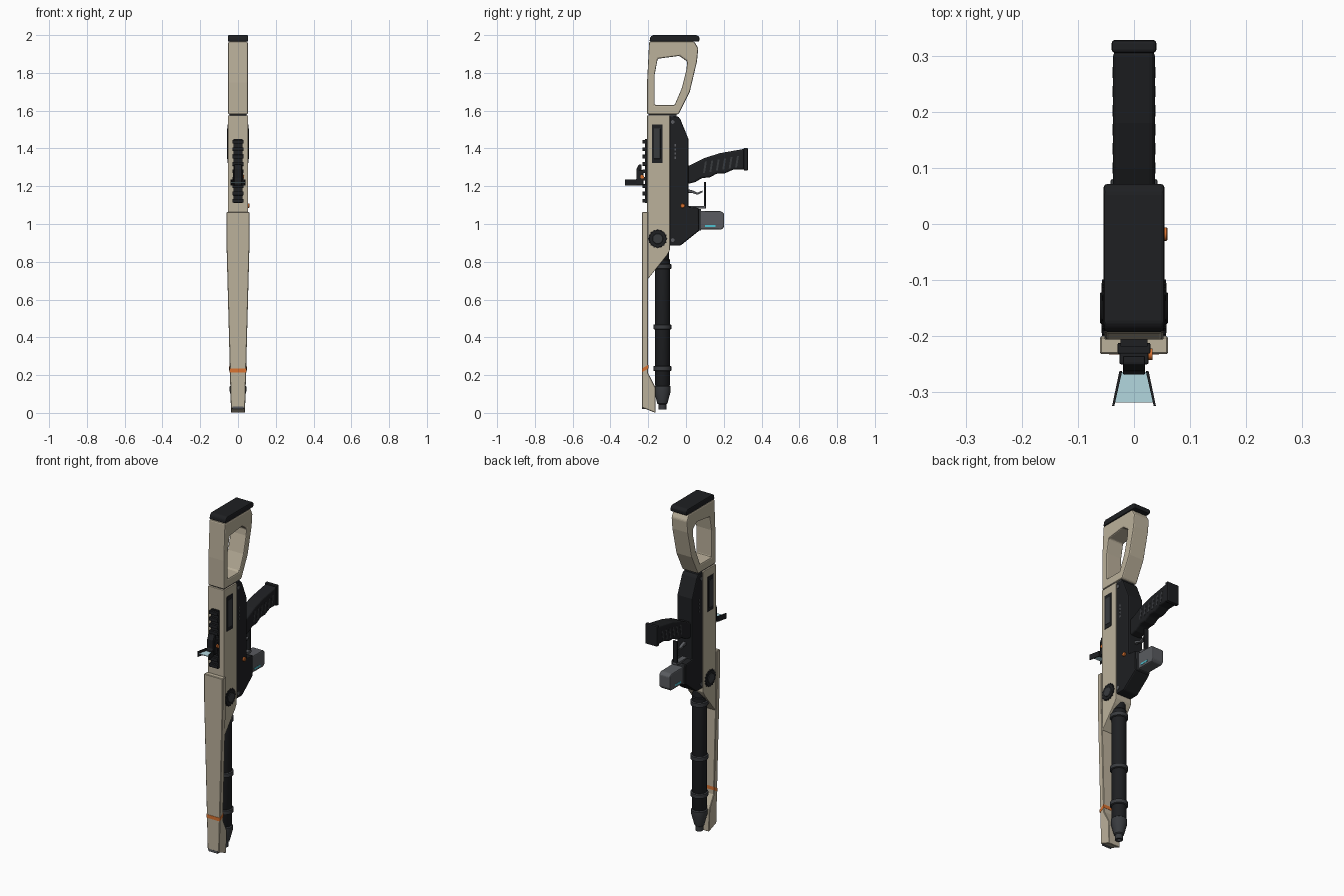
import bpy, bmesh, math
from mathutils import Matrix

if "Cube" in bpy.data.objects:
    bpy.data.objects.remove(bpy.data.objects["Cube"])


def material(name, rgb):
    m = bpy.data.materials.new(name)
    m.diffuse_color = (*rgb, 1)
    m.use_nodes = True
    m.node_tree.nodes["Principled BSDF"].inputs["Base Color"].default_value = m.diffuse_color
    return m


TAN = material("tan", (0.50, 0.44, 0.33))
BLACK = material("black", (0.013, 0.014, 0.016))
DARK = material("dark_grey", (0.04, 0.043, 0.048))
GREY = material("grey", (0.1, 0.105, 0.115))
ORANGE = material("orange", (0.7, 0.17, 0.03))
CYAN = material("cyan", (0.08, 0.55, 0.65))
GLASS = material("glass", (0.45, 0.68, 0.74))


def finish(name, bm, mat, bevel=0.0, segs=2, smooth=False):
    bmesh.ops.recalc_face_normals(bm, faces=bm.faces)
    me = bpy.data.meshes.new(name)
    bm.to_mesh(me)
    bm.free()
    me.materials.append(mat)
    ob = bpy.data.objects.new(name, me)
    bpy.context.collection.objects.link(ob)
    if bevel:
        b = ob.modifiers.new("bevel", 'BEVEL')
        b.width, b.segments, b.limit_method = bevel, segs, 'ANGLE'
        b.angle_limit = math.radians(28)
    if smooth:
        bpy.ops.object.select_all(action='DESELECT')
        ob.select_set(True)
        bpy.context.view_layer.objects.active = ob
        bpy.ops.object.shade_smooth_by_angle(angle=math.radians(35))
    return ob


def plate(name, pts, half, mat, bevel=0.0, segs=2, hole=None):
    """Side profile in (y, z), extruded to +-half; half may depend on z."""
    w = half if callable(half) else (lambda z: half)
    bm = bmesh.new()
    rings = [[[bm.verts.new((s * w(z), y, z)) for y, z in p] for s in (-1, 1)]
             for p in ([pts, hole] if hole else [pts])]
    for a, b in rings:
        for i in range(len(a)):
            j = (i + 1) % len(a)
            bm.faces.new((a[i], a[j], b[j], b[i]))
    for s in (0, 1):
        if hole:
            o, h = rings[0][s], rings[1][s]
            for i in range(len(o)):
                j = (i + 1) % len(o)
                bm.faces.new((o[i], o[j], h[j], h[i]))
        else:
            bm.faces.new(rings[0][s])
    return finish(name, bm, mat, bevel, segs)


def box(name, x, y, z, mat, bevel=0.0):
    bm = bmesh.new()
    bmesh.ops.create_cube(bm, size=1)
    for v in bm.verts:
        v.co = [(a + b) / 2 + c * (b - a) for c, (a, b) in zip(v.co, (x, y, z))]
    return finish(name, bm, mat, bevel)


def lathe(name, prof, mat, y=0.0, sides=32):
    """(radius, z) profile turned about a vertical axis at y."""
    bm = bmesh.new()
    rings = [[bm.verts.new((r * math.cos(2 * math.pi * k / sides),
                            y + r * math.sin(2 * math.pi * k / sides), z))
              for k in range(sides)] for r, z in prof]
    for a, b in zip(rings, rings[1:]):
        for i in range(sides):
            j = (i + 1) % sides
            bm.faces.new((a[i], a[j], b[j], b[i]))
    bm.faces.new(rings[0])
    bm.faces.new(rings[-1])
    return finish(name, bm, mat, smooth=True)


def disc(name, x0, x1, y, z, r, mat, sides=24, bevel=0.0):
    bm = bmesh.new()
    rot = Matrix.Translation(((x0 + x1) / 2, y, z)) @ Matrix.Rotation(math.pi / 2, 4, 'Y')
    bmesh.ops.create_cone(bm, cap_ends=True, segments=sides, radius1=r, radius2=r,
                          depth=abs(x1 - x0), matrix=rot)
    return finish(name, bm, mat, bevel, 1, True)


# Skeleton stock and butt pad
plate("stock", [(-0.195, 1.965), (0.045, 1.965), (0.065, 1.93), (0.058, 1.86), (0.02, 1.70),
                (-0.04, 1.58), (-0.206, 1.58), (-0.206, 1.75)], 0.052, TAN, 0.007,
      hole=[(-0.15, 1.875), (-0.035, 1.89), (0.006, 1.86), (0.003, 1.82), (-0.022, 1.72),
            (-0.06, 1.63), (-0.166, 1.63), (-0.166, 1.79)])
plate("butt_pad", [(-0.193, 1.965), (0.07, 1.965), (0.072, 1.988), (0.058, 2.0),
                   (-0.178, 2.0), (-0.19, 1.988)], 0.054, BLACK, 0.006)
box("stock_joint", (-0.044, 0.044), (-0.195, -0.05), (1.56, 1.59), DARK)

# Upper receiver, running diagonally into the forend
plate("upper_receiver", [(-0.206, 1.575), (-0.086, 1.575), (-0.086, 0.86), (-0.10, 0.835),
                         (-0.2, 0.71), (-0.206, 0.71)], 0.053, TAN, 0.005)


def taper(z):
    return 0.037 + 0.024 * min(1, z / 0.9)


plate("forend", [(-0.232, 1.063), (-0.2, 1.063), (-0.2, 0.9), (-0.2, 0.21), (-0.162, 0.135),
                 (-0.162, 0.0), (-0.232, 0.028), (-0.232, 0.9)], taper, TAN, 0.003, 1)
plate("forend_stripe", [(-0.233, 0.215), (-0.199, 0.235), (-0.199, 0.255), (-0.233, 0.235)],
      lambda z: taper(z) + 0.001, ORANGE)
box("forend_tip_insert", (-0.03, 0.03), (-0.2325, -0.2), (0.02, 0.034), GREY)

# Lower receiver
plate("lower_receiver", [(-0.09, 1.57), (-0.042, 1.57), (-0.03, 1.555), (0.013, 1.45),
                         (0.013, 1.09), (0.068, 1.085), (0.07, 0.965), (-0.03, 0.885),
                         (-0.09, 0.885)], 0.05, BLACK, 0.007)

# Pistol grip with finger swells and cap
plate("grip", [(0.0, 1.31), (0.02, 1.31), (0.10, 1.35), (0.18, 1.375), (0.31, 1.398),
               (0.31, 1.288), (0.25, 1.288), (0.205, 1.268), (0.165, 1.268), (0.125, 1.246),
               (0.085, 1.244), (0.05, 1.222), (0.0, 1.21)], 0.037, BLACK, 0.01, 3)
box("grip_cap", (-0.04, 0.04), (0.305, 0.328), (1.283, 1.403), BLACK, 0.006)
for i in range(6):
    y = 0.09 + i * 0.034
    plate(f"grip_rib_{i}", [(y, 1.27 + i * 0.006), (y + 0.01, 1.27 + i * 0.006),
                            (y + 0.02, 1.33 + i * 0.006), (y + 0.01, 1.33 + i * 0.006)],
          0.0385, DARK)

# Trigger and guard
box("guard_bar", (-0.014, 0.014), (0.094, 0.105), (1.085, 1.222), BLACK, 0.002)
box("guard_base", (-0.016, 0.016), (0.01, 0.105), (1.082, 1.096), GREY, 0.002)
plate("trigger", [(0.005, 1.185), (0.035, 1.178), (0.06, 1.166), (0.088, 1.178),
                  (0.088, 1.168), (0.06, 1.155), (0.03, 1.165), (0.005, 1.165)],
      0.009, GREY, 0.002)

# Magazine
plate("magazine", [(0.05, 1.07), (0.185, 1.068), (0.202, 1.055), (0.202, 0.985),
                   (0.188, 0.97), (0.05, 0.972)], 0.036, GREY, 0.006)
box("magazine_collar", (-0.042, 0.042), (0.055, 0.08), (0.965, 1.08), DARK, 0.004)
for s, side in ((1, "right"), (-1, "left")):
    box("magazine_light_" + side, sorted((s * 0.033, s * 0.0375)), (0.1, 0.155),
        (0.985, 0.995), CYAN)

# Barrel, clamp rings and muzzle
BY = -0.125
lathe("barrel", [(0.034, 0.14), (0.04, 0.15), (0.04, 0.81), (0.036, 0.815), (0.036, 0.86)],
      BLACK, BY)
for i, z in enumerate((0.775, 0.455, 0.235)):
    lathe(f"barrel_ring_{i}", [(0.041, z - 0.014), (0.048, z - 0.011), (0.048, z + 0.011),
                               (0.041, z + 0.014)], DARK, BY)
lathe("muzzle", [(0.012, 0.05), (0.012, 0.017), (0.021, 0.017), (0.021, 0.045), (0.027, 0.05),
                 (0.044, 0.115), (0.044, 0.14), (0.038, 0.145)], DARK, BY)

# Side details, both sides
for s, side in ((1, "right"), (-1, "left")):
    box("side_panel_" + side, sorted((s * 0.05, s * 0.056)), (-0.181, -0.125),
        (1.322, 1.528), BLACK, 0.002)
    box("panel_inset_" + side, sorted((s * 0.05, s * 0.058)), (-0.17, -0.136),
        (1.345, 1.505), DARK, 0.002)
    disc("dial_" + side, s * 0.045, s * 0.058, -0.15, 0.922, 0.046, BLACK, 32, 0.002)
    disc("dial_cap_" + side, s * 0.05, s * 0.061, -0.15, 0.922, 0.028, DARK, 24, 0.002)
    for k in range(16):
        a = k * math.pi / 8
        disc(f"dial_knurl_{side}_{k}", s * 0.05, s * 0.057, -0.15 + 0.046 * math.cos(a),
             0.922 + 0.046 * math.sin(a), 0.005, BLACK, 8)
    for k, z in enumerate((1.54, 0.915)):
        disc(f"bolt_{side}_{k}", s * 0.045, s * 0.053, -0.071, z, 0.01, GREY, 12)
    for k in range(4):
        box(f"vent_{side}_{k}", sorted((s * 0.045, s * 0.0508)), (-0.06, -0.052),
            (1.345 + k * 0.022, 1.357 + k * 0.022), GREY)
disc("safety_button", 0.045, 0.06, -0.018, 1.097, 0.012, ORANGE, 16, 0.002)

# Accessory rail
box("rail", (-0.024, 0.024), (-0.218, -0.2), (1.11, 1.45), BLACK)
for i in range(9):
    z = 1.113 + i * 0.039
    box(f"rail_tooth_{i}", (-0.029, 0.029), (-0.231, -0.212), (z, z + 0.02), BLACK, 0.002)

# Flared sight on the rail
box("sight_mount", (-0.026, 0.026), (-0.25, -0.226), (1.205, 1.285), BLACK, 0.003)
plate("sight_body", [(-0.235, 1.315), (-0.25, 1.315), (-0.262, 1.29), (-0.262, 1.24),
                     (-0.268, 1.235), (-0.268, 1.205), (-0.235, 1.205)], 0.02, BLACK, 0.003)
disc("sight_knob", 0.018, 0.033, -0.232, 1.25, 0.01, ORANGE, 12)
for s, side in ((1, "right"), (-1, "left")):
    bm = bmesh.new()
    q = [(0.021, -0.262), (0.026, -0.262), (0.039, -0.324), (0.035, -0.324)]
    lo, hi = [[bm.verts.new((s * x, y, z)) for x, y in q] for z in (1.204, 1.236)]
    bm.faces.new(lo)
    bm.faces.new(hi)
    for i in range(4):
        bm.faces.new((lo[i], lo[(i + 1) % 4], hi[(i + 1) % 4], hi[i]))
    finish("sight_wing_" + side, bm, BLACK)
bm = bmesh.new()
lo, hi = [[bm.verts.new((x, y, z)) for x, y in
           ((-0.024, -0.264), (0.024, -0.264), (0.036, -0.318), (-0.036, -0.318))]
          for z in (1.218, 1.222)]
bm.faces.new(lo)
bm.faces.new(hi)
for i in range(4):
    bm.faces.new((lo[i], lo[(i + 1) % 4], hi[(i + 1) % 4], hi[i]))
finish("sight_glass", bm, GLASS)
